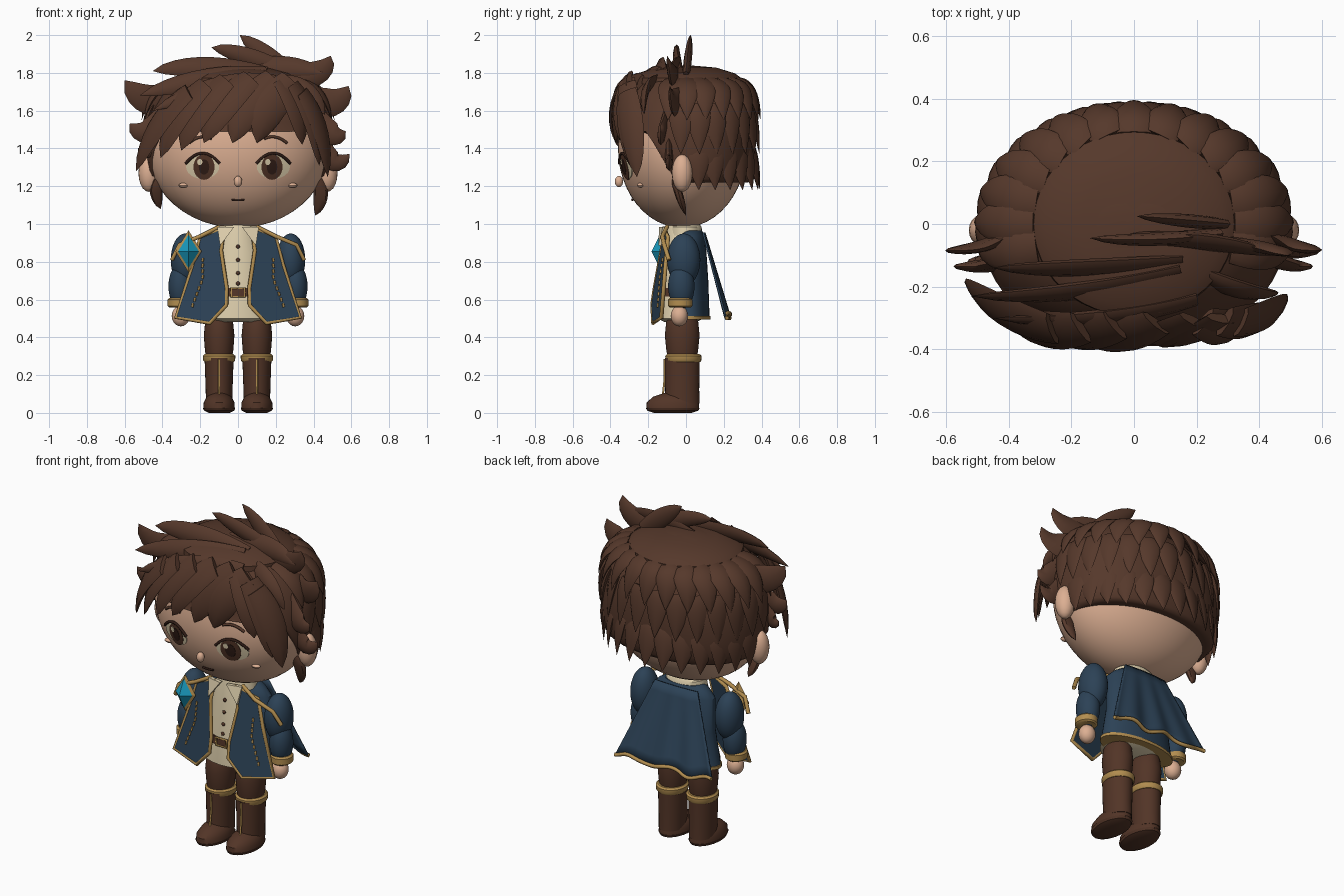
import bpy, bmesh, math
from mathutils import Vector as V

if "Cube" in bpy.data.objects:
    bpy.data.objects.remove(bpy.data.objects["Cube"])

COLORS = dict(hair_brown=(.092, .04, .024), skin=(.72, .43, .29), coat_blue=(.025, .054, .093),
              gold=(.45, .27, .08), cream=(.74, .63, .42), gem_teal=(.01, .33, .52),
              dark_brown=(.03, .012, .008), leather=(.085, .035, .02))
MATS = {}
for k, c in COLORS.items():
    MATS[k] = bpy.data.materials.new(k)
    MATS[k].diffuse_color = (*c, 1)


def select(ob):
    for o in bpy.context.selected_objects:
        o.select_set(False)
    bpy.context.view_layer.objects.active = ob
    ob.select_set(True)


def add(name, bm, mat, angle=40):
    bmesh.ops.recalc_face_normals(bm, faces=bm.faces)
    me = bpy.data.meshes.new(name)
    bm.to_mesh(me)
    bm.free()
    ob = bpy.data.objects.new(name, me)
    bpy.context.collection.objects.link(ob)
    me.materials.append(MATS[mat])
    select(ob)
    if angle:
        bpy.ops.object.shade_smooth_by_angle(angle=math.radians(angle))
    return ob


def skin_rings(bm, rings, caps=True):
    vs = [[bm.verts.new(p) for p in r] for r in rings]
    n = len(vs[0])
    for a, b in zip(vs, vs[1:]):
        for i in range(n):
            bm.faces.new((a[i], a[(i + 1) % n], b[(i + 1) % n], b[i]))
    if caps:
        bm.faces.new(vs[0])
        bm.faces.new(vs[-1])


def lathe(name, c, rings, mat, n=32):
    # stack of ellipses: (z, rx, ry, optional y shift)
    bm = bmesh.new()
    skin_rings(bm, [[(c[0] + r[1] * math.cos(t), c[1] + (r[3] if len(r) > 3 else 0) + r[2] * math.sin(t), r[0])
                     for t in [i * math.tau / n for i in range(n)]] for r in rings])
    return add(name, bm, mat)


def ball(name, c, r, mat, p=2, seg=32):
    bm = bmesh.new()
    bmesh.ops.create_uvsphere(bm, u_segments=seg, v_segments=seg // 2, radius=1)
    for v in bm.verts:
        k = sum(abs(a) ** p for a in v.co) ** (-1 / p)
        v.co = V(c) + V([a * k * b for a, b in zip(v.co, r)])
    return add(name, bm, mat)


def tube(name, pts, r, mat, closed=False):
    cu = bpy.data.curves.new(name, 'CURVE')
    cu.dimensions, cu.bevel_depth, cu.bevel_resolution, cu.use_fill_caps = '3D', r, 1, True
    sp = cu.splines.new('POLY')
    sp.points.add(len(pts) - 1)
    for q, p in zip(sp.points, pts):
        q.co = (*p, 1)
    sp.use_cyclic_u = closed
    ob = bpy.data.objects.new(name, cu)
    bpy.context.collection.objects.link(ob)
    cu.materials.append(MATS[mat])
    select(ob)
    bpy.ops.object.convert(target='MESH')


def lock(bm, a, m, b, w, t, nrm=None, sharp=.7):
    # tapered leaf of hair along a quadratic curve
    a, m, b = V(a), V(m), V(b)
    rings = []
    for i in range(10):
        s = i / 9
        p = a * (1 - s) ** 2 + m * 2 * s * (1 - s) + b * s * s
        tan = ((m - a) * (1 - s) + (b - m) * s).normalized()
        n = V(nrm) if nrm else p - V((0, 0, 1.4))
        n = (n - tan * n.dot(tan)).normalized()
        side = tan.cross(n)
        f = max(.015, 1.25 * (1 - s) ** sharp * (.6 + 1.3 * s))
        rings.append([p + side * w * f * math.cos(q) + n * t * f * math.sin(q)
                      for q in [j * math.tau / 8 for j in range(8)]])
    skin_rings(bm, rings)


def face_y(x, z, off=0):
    k = 1 - (x / .48) ** 2 - ((z - 1.4) / .42) ** 2
    return -.02 - .34 * math.sqrt(max(k, 0)) - off


def face_patch(name, cx, cz, rx, rz, off, mat):
    # thin plate laid on the curved face, closed so it faces outward
    bm = bmesh.new()
    skin_rings(bm, [[(x, face_y(x, z, o), z) for x, z in
                     [(cx + rx * f * math.cos(i * math.tau / 24), cz + rz * f * math.sin(i * math.tau / 24))
                      for i in range(24)]] for f, o in ((.05, off), (.5, off), (1, off), (1, -.002))])
    add(name, bm, mat)


# head
ball("head", (0, -.02, 1.4), (.48, .34, .42), 'skin', seg=48)
ball("nose", (0, -.355, 1.225), (.022, .022, .03), 'skin', seg=16)
tube("mouth", [(x, face_y(x, 1.125 + 3 * x * x, .006), 1.125 + 3 * x * x) for x in (-.035, -.015, .015, .035)], .006, 'dark_brown')
arc = [i / 8 * 2 - 1 for i in range(9)]
for s in (-1, 1):
    ball("ear", (s * .472, -.02, 1.27), (.055, .055, .1), 'skin', seg=20)
    face_patch("eye_white", s * .187, 1.303, .088, .064, .003, 'cream')
    face_patch("iris", s * .18, 1.302, .056, .068, .005, 'leather')
    face_patch("pupil", s * .18, 1.302, .028, .04, .007, 'dark_brown')
    face_patch("eye_shine", s * .18 - .022, 1.328, .014, .016, .0085, 'cream')
    ball("cheek_mark", (s * .288, face_y(.288, 1.205), 1.205), (.027, .018, .013), 'skin', seg=12)
    tube("eyelash", [(s * .187 + .09 * u, face_y(s * .187 + .09 * u, 1.375 - .055 * u * u, .005),
                      1.375 - .055 * u * u) for u in arc], .008, 'dark_brown')
    tube("eyebrow", [(s * (.2 + .06 * u), face_y(.2 + .06 * u, 1.46 - .02 * u * u - .012 * u, .006),
                      1.46 - .02 * u * u - .012 * u) for u in arc], .008, 'hair_brown')

# hair cap, lower edge rises toward the forehead
cap = ball("hair_cap", (0, -.003, 1.41), (.485, .365, .43), 'hair_brown', p=2.3, seg=64)
for v in cap.data.vertices:
    v.co.z = max(v.co.z, 1.22 + min(.27, max(0, -v.co.y - .05) * 1.7))

# overlapping pointed rows around the back
bm = bmesh.new()
ROWS = [((.45, .34, 1.43), (.49, .37, 1.36), (.475, .392, 1.18), 10, 13),
        ((.45, .34, 1.63), (.5, .37, 1.57), (.5, .392, 1.37), -4, 14),
        ((.32, .29, 1.76), (.48, .372, 1.735), (.51, .395, 1.55), -14, 15)]
for a, m, b, t0, n in ROWS:
    for i in range(n):
        t = math.radians(t0 + (180 - 2 * t0) * i / (n - 1))
        lock(bm, *[(q[0] * math.cos(t), q[1] * math.sin(t), q[2]) for q in (a, m, b)], .074, .021, None, .95)
add("back_hair", bm, 'hair_brown')
lathe("crown", (0, 0), [(1.74, .325, .295), (1.772, .32, .293), (1.797, .285, .26), (1.828, .17, .16), (1.84, .02, .02)], 'hair_brown', 48)


def fringe(x, z, off=0):
    k = max(.02, 1 - abs(x / .58) ** 2.5) ** .4
    top = math.sqrt(max(0, 1 - (max(0, z - 1.65) / .25) ** 2))
    return V((x, -.36 * k * top - off, z))


# sweeping fringe: root x, root z, tip x, tip z
bm = bmesh.new()
for i, (x, z, u, w) in enumerate([(-.26, 1.7, -.54, 1.28), (-.17, 1.74, -.41, 1.35), (-.06, 1.76, -.3, 1.39),
                                  (.07, 1.77, -.18, 1.43), (.19, 1.77, -.03, 1.43), (.28, 1.76, .1, 1.43),
                                  (.22, 1.76, .34, 1.42), (.29, 1.74, .43, 1.31), (.34, 1.7, .475, 1.25)]):
    m = fringe(x * .3 + u * .7, z * .62 + w * .38, .022 + .014 * (i % 2))
    if u > .2:
        m = fringe(u * .97, z * .6 + w * .4, .025)
    lock(bm, fringe(x, z), m, fringe(u, w, .012), .088 if u < .3 else .075, .022)
add("fringe", bm, 'hair_brown')

# swept top locks
bm = bmesh.new()
for a, m, b, w in [((.15, -.12, 1.79), (-.2, -.15, 1.86), (-.45, -.14, 1.81), .06),
                   ((.15, -.15, 1.79), (-.2, -.24, 1.79), (-.52, -.23, 1.68), .06),
                   ((.2, -.24, 1.75), (-.1, -.33, 1.78), (-.45, -.3, 1.6), .055),
                   ((-.02, -.05, 1.8), (.25, -.04, 1.87), (.45, -.1, 1.8), .06),
                   ((.2, -.15, 1.75), (.37, -.24, 1.75), (.46, -.22, 1.58), .055)]:
    lock(bm, a, m, b, w, .022, (0, -1, .35))
add("top_hair", bm, 'hair_brown')

# outward tufts, flattened front to back
bm = bmesh.new()
for a, m, b, w in [((-.26, .02, 1.7), (-.48, -.09, 1.58), (-.6, -.085, 1.76), .085),
                   ((-.38, -.12, 1.6), (-.48, -.14, 1.42), (-.575, -.135, 1.53), .065),
                   ((-.42, -.12, 1.5), (-.48, -.12, 1.35), (-.53, -.12, 1.4), .05),
                   ((.27, -.03, 1.8), (.05, -.06, 1.9), (-.14, -.045, 1.935), .05),
                   ((.28, 0, 1.78), (.17, .01, 1.88), (.01, .025, 2), .055),
                   ((.15, -.05, 1.79), (.46, -.07, 1.74), (.49, -.1, 1.89), .07),
                   ((.3, .01, 1.7), (.52, -.08, 1.57), (.585, -.085, 1.73), .08),
                   ((.39, -.1, 1.6), (.5, -.14, 1.42), (.57, -.135, 1.49), .065),
                   ((.42, -.09, 1.47), (.5, -.09, 1.25), (.59, -.09, 1.37), .055),
                   ((-.42, -.06, 1.23), (-.45, -.04, 1.18), (-.41, 0, 1.08), .035),
                   ((.42, -.06, 1.23), (.46, -.04, 1.16), (.41, 0, 1.045), .04)]:
    lock(bm, a, m, b, w, .022, (0, -1, 0))
add("side_tufts", bm, 'hair_brown')

# shirt, belt and coat body
lathe("shirt", (0, -.03), [(.48, .12, .08), (.5, .19, .125), (.64, .15, .12), (.85, .13, .095),
                           (.95, .1, .085), (1.02, .08, .07)], 'cream')
lathe("shirt_collar", (0, -.005), [(.94, .125, .09), (.985, .12, .088), (1.0, .1, .075)], 'cream')
lathe("belt", (0, -.03), [(.615, .16, .128), (.66, .15, .125)], 'leather')
lathe("coat_body", (0, .02), [(.5, .235, .105), (.7, .2, .098), (.9, .2, .085), (.94, .16, .078), (.965, .12, .065)], 'coat_blue')
lathe("coat_hem", (0, .02), [(.495, .24, .11), (.513, .24, .11)], 'gold')
tube("buckle", [(x, -.157, z) for x, z in ((-.035, .615), (.035, .615), (.035, .66), (-.035, .66))], .007, 'gold', True)
for z in (.88, .81, .74, .685):
    ball("button", (0, -.125 - (.88 - z) * .1, z), (.011, .008, .011), 'leather', seg=10)


def coat(s, x, z, off=0):
    return (s * x, -.125 - .15 * (.97 - z) + .22 * x - off, z)


PANEL = [(.07, .98), (.09, .86), (.06, .66), (.062, .57), (.15, .475), (.33, .505), (.24, .78), (.2, .93)]
LEG = [(.28, .066, .075), (.33, .075, .084), (.41, .081, .092), (.48, .074, .085), (.54, .05, .06)]
for s in (-1, 1):
    # coat front with gold edging
    bm = bmesh.new()
    skin_rings(bm, [[coat(s, x, z, o) for x, z in PANEL] for o in (0, .014)])
    add("coat_front", bm, 'coat_blue', 0)
    tube("coat_edging", [coat(s, x, z, .008) for x, z in PANEL], .011, 'gold', True)
    for i in range(9):
        z = .82 - i * .03
        x = .185 + max(0, .72 - z) * .38
        tube("coat_stitching", [coat(s, x, z, .017), coat(s, x + .004, z - .02, .017)], .006, 'gold')
    tube("shoulder_trim", [(s * .1, -.1, .985), (s * .2, -.125, .935), (s * .31, -.115, .89), (s * .35, -.09, .81)], .012, 'gold')
    bm = bmesh.new()
    skin_rings(bm, [[(s * x, y, z) for x, y, z in ((.02, -.12 - o, .985), (.11, -.1 - o, .985), (.095, -.125 - o, .885))]
                    for o in (0, .022)])
    add("collar_flap", bm, 'cream', 0)
    # arm
    ball("upper_sleeve", (s * .28, -.012, .81), (.076, .088, .14), 'coat_blue')
    ball("lower_sleeve", (s * .305, -.025, .67), (.063, .07, .12), 'coat_blue')
    lathe("sleeve_cuff", (s * .313, -.03), [(.558, .05, .055), (.566, .06, .064), (.6, .06, .064), (.609, .05, .055)], 'gold')
    ball("hand", (s * .303, -.035, .513), (.048, .046, .055), 'skin', seg=20)
    # leg and boot
    x = s * .1
    lathe("trouser_leg", (x, -.02), LEG, 'leather')
    lathe("boot_shaft", (x, -.02), [(.05, .07, .092), (.12, .071, .09), (.29, .077, .092)], 'leather')
    lathe("boot_cuff", (x, -.014), [(.27, .078, .09), (.278, .085, .095), (.302, .086, .096), (.311, .076, .086)], 'gold')
    lathe("boot_foot", (x, -.07), [(.02, .083, .14), (.055, .082, .138), (.085, .065, .115, .01), (.11, .03, .06, .03)], 'leather')
    lathe("boot_sole", (x, -.07), [(0, .055, .1), (.012, .08, .135), (.026, .086, .143)], 'leather')
    tube("boot_seam", [(x, -.115, .285), (x, -.113, .18), (x, -.122, .1)], .006, 'gold')

# shoulder gem on a gold backing
for name, k, y, d, mat in (("gem_backing", 1.2, -.125, .03, 'gold'), ("gem", .95, -.138, .045, 'gem_teal')):
    bm = bmesh.new()
    rim = [bm.verts.new((-.262 + .058 * k * a, y, .855 + .093 * k * b)) for a, b in ((1, 0), (0, 1), (-1, 0), (0, -1))]
    for tip in (bm.verts.new((-.262, y - d, .855)), bm.verts.new((-.262, y + d, .855))):
        for i in range(4):
            bm.faces.new((rim[i], rim[(i + 1) % 4], tip))
    add(name, bm, mat, 0)


# cape with rippled hem
def cape(u, v):
    return (u * (.14 + .18 * v), .103 + .122 * v - .008 * u * u + .009 * v * math.cos(u * 11),
            .955 - .44 * v + .014 * v * math.cos(u * 8 + 1))


bm = bmesh.new()
N, M = 32, 8
grid = [[bm.verts.new(cape(i / N * 2 - 1, j / M)) for i in range(N + 1)] for j in range(M + 1)]
for r, q in zip(grid, grid[1:]):
    for i in range(N):
        bm.faces.new((r[i], r[i + 1], q[i + 1], q[i]))
ob = add("cape", bm, 'coat_blue')
ob.modifiers.new("thickness", 'SOLIDIFY').thickness = .01
tube("cape_hem", [cape(i / N * 2 - 1, 1) for i in range(N + 1)], .011, 'gold')

for m in bpy.data.materials:
    if m.users and not m.is_grease_pencil:
        m.use_nodes = True
        m.node_tree.nodes["Principled BSDF"].inputs["Base Color"].default_value = m.diffuse_color
